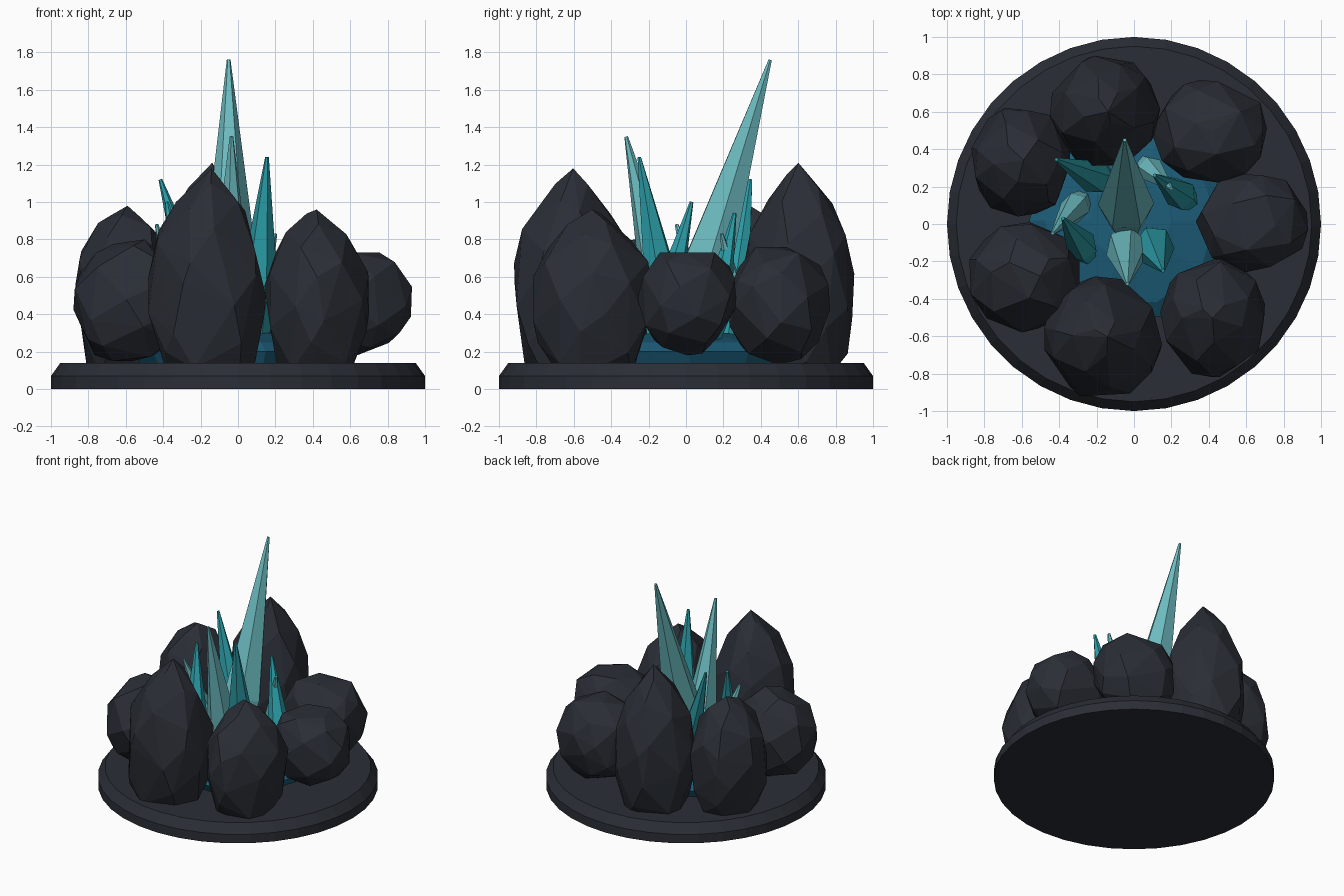
import bpy, bmesh, math, random
from mathutils import Vector

if "Cube" in bpy.data.objects:
    bpy.data.objects.remove(bpy.data.objects["Cube"])


def material(name, rgb):
    m = bpy.data.materials.new(name)
    m.diffuse_color = (*rgb, 1)
    m.use_nodes = True
    m.node_tree.nodes["Principled BSDF"].inputs["Base Color"].default_value = m.diffuse_color
    return m


STONE = material("dark_stone", (0.023, 0.027, 0.036))
PALE = material("pale_teal", (0.15, 0.50, 0.53))
DEEP = material("deep_teal", (0.025, 0.34, 0.39))
BLUE = material("deep_blue", (0.012, 0.11, 0.19))


def finish(name, bm, mat):
    bmesh.ops.recalc_face_normals(bm, faces=bm.faces)
    me = bpy.data.meshes.new(name)
    bm.to_mesh(me)
    bm.free()
    me.materials.append(mat)
    ob = bpy.data.objects.new(name, me)
    bpy.context.collection.objects.link(ob)
    return ob


def loft(name, a, b, rings, sides, mat, turn=0.0):
    """Flat-sided solid along a->b; rings are (fraction along axis, radius)."""
    a, b = Vector(a), Vector(b)
    q = (b - a).to_track_quat('Z', 'Y')
    bm = bmesh.new()
    loops = []
    for t, r in rings:
        c = a.lerp(b, t)
        loops.append([bm.verts.new(c + q @ Vector((
            r * math.cos(turn + math.tau * i / sides),
            r * math.sin(turn + math.tau * i / sides), 0))) for i in range(sides)])
    for lo, hi in zip(loops, loops[1:]):
        for i in range(sides):
            j = (i + 1) % sides
            bm.faces.new((lo[i], lo[j], hi[j], hi[i]))
    bm.faces.new(loops[0][::-1])
    bm.faces.new(loops[-1])
    return finish(name, bm, mat)


def rock(name, xr, yr, zr, mid, peak, n, seed, boxy, lean):
    """Faceted boulder: hull of jittered points fitted to the given ranges."""
    rnd = random.Random(seed)
    pts = []
    for i in range(n):
        z = 1 - 2 * (i + 0.5) / n
        ang = i * 2.39996 + rnd.uniform(-0.3, 0.3)
        z = max(-1, min(1, z + rnd.uniform(-0.06, 0.06)))
        s = math.sqrt(1 - z * z)
        p = Vector((s * math.cos(ang), s * math.sin(ang), z))
        pts.append(Vector([math.copysign(abs(v) ** boxy, v) for v in p]))
    lo = [min(p[k] for p in pts) for k in range(3)]
    hi = [max(p[k] for p in pts) for k in range(3)]
    bm = bmesh.new()
    for p in pts:
        u = [(p[k] - lo[k]) / (hi[k] - lo[k]) for k in range(3)]
        x = xr[0] + u[0] * (xr[1] - xr[0])
        y = yr[0] + u[1] * (yr[1] - yr[0])
        h = u[2] * 2 - 1
        if lean == 0 and h > 0:      # blunt boulders get a flattened crown
            h = min(h * 1.12, 1)
        z = mid + h * ((zr[1] - mid) if h > 0 else (mid - zr[0]))
        if h > 0:                    # pull the crown towards its peak
            w = h ** 4 * lean
            x += (peak[0] - x) * w
            y += (peak[1] - y) * w
        bm.verts.new((x, y, max(z, 0.03)))
    bmesh.ops.convex_hull(bm, input=bm.verts)
    loose = [v for v in bm.verts if not v.link_faces]
    bmesh.ops.delete(bm, geom=loose, context='VERTS')
    return finish(name, bm, STONE)


# Round plinth with chamfered rim
loft("plinth", (0, 0, 0), (0, 0, 0.14), [(0, 1), (0.5, 1), (1, 0.95)], 36, STONE)

# Low blue crystal bed between the rocks
loft("crystal_bed", (-0.02, 0.02, 0.1), (-0.02, 0.02, 0.3),
     [(0, 0.48), (0.5, 0.54), (0.75, 0.46), (1, 0.22)], 10, BLUE)

# Ring of boulders: x, y, z ranges, widest height, peak, points, seed, boxiness, lean
rocks = {
    "front_rock": ((-.48, .15), (-.92, -.28), (-.1, 1.18), .5, (-.13, -.6), 44, 1, 1, .7),
    "back_rock": ((-.45, .14), (.31, .9), (-.1, 1.21), .5, (-.13, .6), 44, 2, 1, .7),
    "front_right_rock": ((.14, .70), (-.82, -.17), (-.05, .96), .48, (.38, -.5), 38, 3, 1, .6),
    "right_rock": ((.33, .93), (-.26, .27), (.18, .73), .46, (.65, 0), 34, 4, .96, 0),
    "back_right_rock": ((.09, .71), (.22, .77), (.13, .76), .46, (.42, .5), 34, 5, .96, 0),
    "back_left_rock": ((-.87, -.34), (.04, .62), (-.02, .98), .5, (-.56, .36), 38, 6, .92, .3),
    "front_left_rock": ((-.88, -.29), (-.58, .01), (.15, .80), .45, (-.56, -.25), 34, 7, .95, .4),
}
for name, args in rocks.items():
    rock(name, *args)

# Crystal shards: base, tip, greatest radius, colour
shards = [
    ((-.04, -.02, .22), (-.05, .45, 1.76), .15, PALE),
    ((-.04, -.06, .22), (-.035, -.32, 1.35), .115, PALE),
    ((.09, -.07, .22), (.155, -.25, 1.24), .11, DEEP),
    ((-.13, .22, .22), (-.415, .345, 1.12), .095, DEEP),
    ((-.25, -.17, .22), (-.38, .03, 1.0), .09, DEEP),
    ((-.27, .14, .22), (-.435, -.05, .88), .08, PALE),
    ((.30, .12, .22), (.11, .26, .94), .085, DEEP),
    ((.05, .33, .22), (.20, .19, .83), .07, PALE),
]
for i, (a, b, r, mat) in enumerate(shards):
    loft(f"crystal_shard_{i + 1}", a, b,
         [(0, r * 0.55), (0.27, r), (1, 0.01)], 6, mat, turn=0.3 * i)
